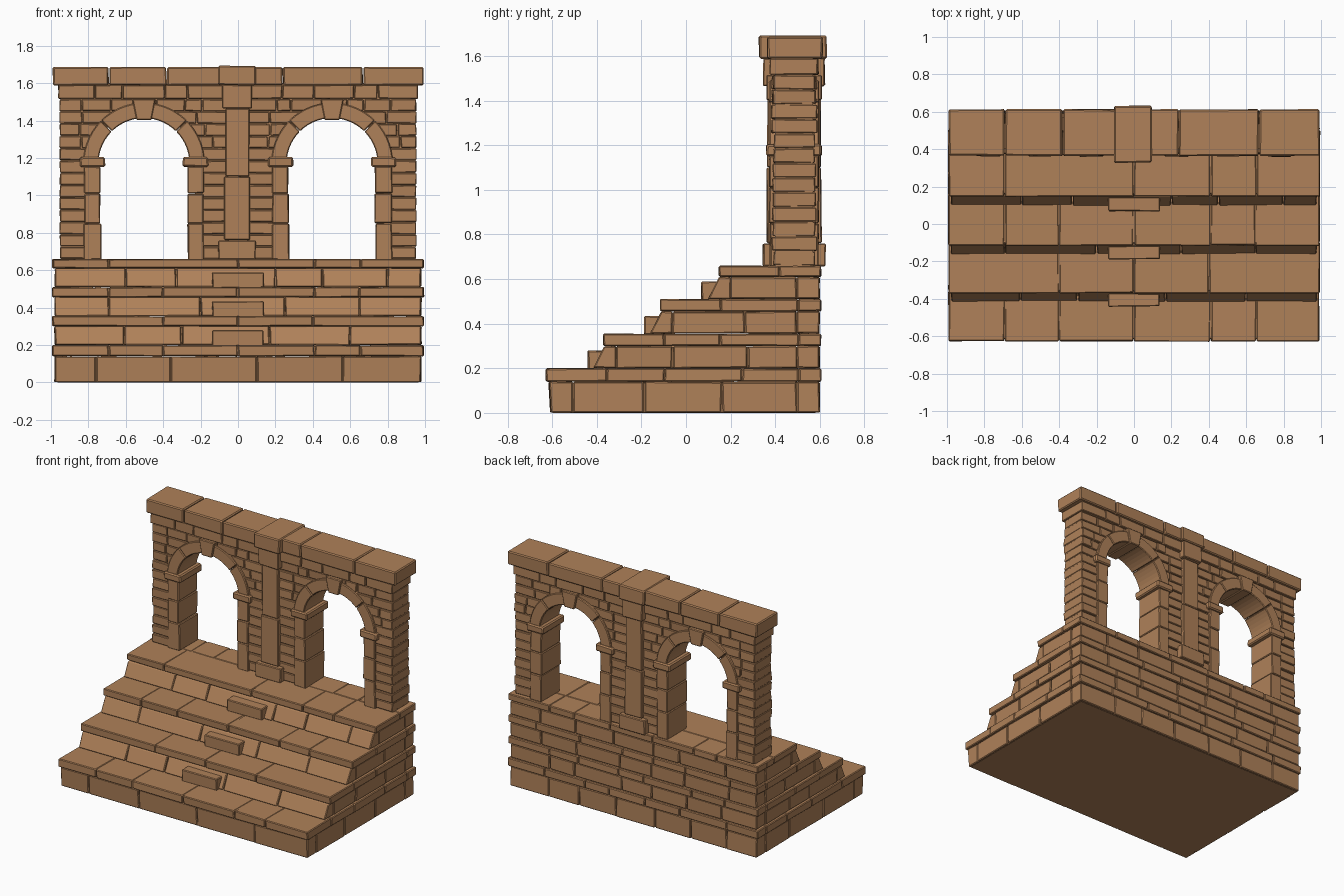
import bpy, bmesh, math, random

if "Cube" in bpy.data.objects:
    bpy.data.objects.remove(bpy.data.objects["Cube"])

random.seed(7)
stone_mat = bpy.data.materials.new("sandstone brown")
stone_mat.diffuse_color = (0.43, 0.22, 0.10, 1)
stone_mat.use_nodes = True
stone_mat.node_tree.nodes["Principled BSDF"].inputs["Base Color"].default_value = stone_mat.diffuse_color

MID = 0.485            # wall centre line in y
ARCH_X, ARCH_Z = 0.503, 1.17
R_IN, R_OUT = 0.243, 0.325


def finish(bm, name, bevel=0.005):
    bmesh.ops.recalc_face_normals(bm, faces=bm.faces)
    me = bpy.data.meshes.new(name)
    bm.to_mesh(me)
    bm.free()
    me.materials.append(stone_mat)
    ob = bpy.data.objects.new(name, me)
    bpy.context.collection.objects.link(ob)
    if bevel:
        m = ob.modifiers.new("worn edges", 'BEVEL')
        m.width, m.segments = bevel, 1
        m.limit_method, m.angle_limit = 'ANGLE', math.radians(40)
    return ob


def stone(bm, x0, x1, y0, y1, z0, z1, lean=0.0, jit=0.003, gap=0.002):
    """One block; lean moves the top front edge back, jit roughens corners."""
    v = []
    for z in (z0, z1):
        for x, y in ((x0 + gap, y0), (x1 - gap, y0), (x1 - gap, y1), (x0 + gap, y1)):
            if y == y0 and z == z1:
                y += lean
            jz = random.uniform(-jit, jit) * 0.6 if z > 0.01 else 0
            v.append(bm.verts.new((x + random.uniform(-jit, jit),
                                   y + random.uniform(-jit, jit), z + jz)))
    for f in ((0, 3, 2, 1), (4, 5, 6, 7), (0, 1, 5, 4), (1, 2, 6, 5), (2, 3, 7, 6), (3, 0, 4, 7)):
        bm.faces.new([v[i] for i in f])


def prism(bm, pts, y0, y1):
    """Extrude an x-z outline through the wall."""
    a = [bm.verts.new((x, y0, z)) for x, z in pts]
    b = [bm.verts.new((x, y1, z)) for x, z in pts]
    n = len(pts)
    bm.faces.new(a)
    bm.faces.new(b[::-1])
    for i in range(n):
        bm.faces.new((a[i], b[i], b[(i + 1) % n], a[(i + 1) % n]))


def cuts(a, b, size):
    """Split a span into stones of uneven length."""
    n = max(1, round((b - a) / size))
    inner = [a + (b - a) * (i + random.uniform(-.22, .22)) / n for i in range(1, n)]
    p = [a] + inner + [b]
    return list(zip(p, p[1:]))


def course(bm, z0, z1, front, hx, joints, depth, lean=0.0, size=0.3):
    """A ring of stones round a solid core, for one layer of the stairs."""
    back, t = 0.605 if hx > 0.985 else 0.598, 0.10
    xs = [-hx] + joints + [hx]
    for a, b in zip(xs, xs[1:]):
        stone(bm, a, b, front, front + depth, z0 + .001, z1 - .001, lean)
    for a, b in cuts(-hx, hx, size):
        stone(bm, a, b, back - (0.605 - front - depth if depth > .2 and front > .1 else t),
              back, z0 + .001, z1 - .001)
    for s in (-1, 1):
        for a, b in cuts(front + depth, back - t, size):
            x0, x1 = sorted((s * hx, s * (hx - t)))
            stone(bm, x0, x1, a + .002, b - .002, z0 + .001, z1 - .001, gap=0)
    stone(bm, -hx + .012, hx - .012, front + .012 + lean, back - .012,
          z0, z1 - .004, jit=0, gap=0)


# Stair layers: leaning risers with overhanging treads
risers = [(0, .14, -.607, -.008), (.20, .30, -.415, .05),
          (.355, .455, -.16, .05), (.51, .61, .10, .05)]
treads = [(.14, .20, -.627), (.30, .355, -.37), (.455, .51, -.115), (.61, .66, .148)]
riser_joints = [[-.76, -.36, .1, .56], [-.61, -.3, .17, .6],
                [-.69, -.2, .25, .65], [-.6, -.33, .2, .45, .8]]
tread_joints = [[-.69, -.4, 0, .41, .655], [-.4, 0, .4],
                [-.69, -.4, 0, .41, .65], [-.69, 0, .41, .655]]
bm = bmesh.new()
for (z0, z1, f, lean), j in zip(risers, riser_joints):
    course(bm, z0, z1, f, .98, j, .10, lean)
finish(bm, "stair_risers")
bm = bmesh.new()
for (z0, z1, f), j in zip(treads, tread_joints):
    course(bm, z0, z1, f, .993, j, .27)
finish(bm, "stair_treads")

# Small centre blocks standing on the lower treads
bm = bmesh.new()
for z, f in ((.20, -.44), (.355, -.187), (.51, .07)):
    stone(bm, -.14, .14, f, f + .12, z - .005, z + .079)
finish(bm, "centre_step_blocks")

# Solid wall core, one half outline mirrored, with the arch cut into it
bm = bmesh.new()
RC = R_IN + 0.03
for s in (-1, 1):
    arc = [(ARCH_X + RC * math.cos(t), ARCH_Z + RC * math.sin(t))
           for t in [math.pi * i / 20 for i in range(21)]]
    outline = [(.95, .65), (ARCH_X + RC, .65)] + arc + \
              [(ARCH_X - RC, .65), (0, .65), (0, 1.60), (.95, 1.60)]
    prism(bm, [(s * x, z) for x, z in outline], MID - .085, MID + .085)
finish(bm, "wall_core", 0)

# Brick courses either side of each arch
bm = bmesh.new()
N, Z0, Z1 = 13, .66, 1.515
for s in (-1, 1):
    for i in range(N):
        a, b = Z0 + (Z1 - Z0) * i / N, Z0 + (Z1 - Z0) * (i + 1) / N
        h = a - ARCH_Z
        r = RC if h < 0 else math.sqrt(max(RC * RC - h * h, 0))
        spans = [(.05, .955)] if r < .03 else [(.05, ARCH_X - r), (ARCH_X + r, .955)]
        for span in spans:
            for p, q in cuts(span[0], span[1], .125):
                x0, x1 = sorted((s * p, s * q))
                d = random.uniform(.092, .103)
                stone(bm, x0, x1, MID - d, MID + d, a + .002, b - .002)
    for p, q in cuts(.05, .962, .2):
        x0, x1 = sorted((s * p, s * q))
        stone(bm, x0, x1, MID - .108, MID + .108, 1.517, 1.59)
finish(bm, "wall_bricks", .004)

# Arch posts, imposts, curved ring and keystones
posts, imposts, rings, keys = (bmesh.new() for _ in range(4))
for c in (-ARCH_X, ARCH_X):
    for s in (-1, 1):
        for z0, z1 in ((.655, .85), (.85, 1.01), (1.01, 1.155)):
            w = random.uniform(-.004, .004)
            x0, x1 = sorted((c + s * (.231 + w), c + s * .32))
            stone(posts, x0, x1, MID - .11, MID + .11, z0 + .001, z1 - .001, gap=0)
        x0, x1 = sorted((c + s * .208, c + s * .343))
        stone(imposts, x0, x1, MID - .124, MID + .124, 1.152, 1.205, gap=0)
    for k in range(4):
        a0, a1 = math.pi * k / 4 + .006, math.pi * (k + 1) / 4 - .006
        angs = [a0 + (a1 - a0) * i / 7 for i in range(8)]
        pts = [(c + R_OUT * math.cos(t), ARCH_Z + R_OUT * math.sin(t)) for t in angs]
        pts += [(c + R_IN * math.cos(t), ARCH_Z + R_IN * math.sin(t)) for t in angs[::-1]]
        prism(rings, pts, MID - .112, MID + .112)
    prism(keys, [(c - .04, 1.403), (c + .04, 1.403), (c + .062, 1.515), (c - .062, 1.515)],
          MID - .125, MID + .125)
finish(posts, "arch_posts")
finish(imposts, "arch_imposts", .008)
finish(rings, "arch_rings")
finish(keys, "arch_keystones")

# Central pilaster on both faces: base, two shaft blocks and capital
for name, hx, hy, z0, z1 in (("pilaster_base", .103, .14, .655, .76),
                             ("pilaster_lower_shaft", .07, .122, .76, 1.1),
                             ("pilaster_upper_shaft", .066, .12, 1.1, 1.465),
                             ("pilaster_capital", .083, .137, 1.465, 1.592)):
    bm = bmesh.new()
    stone(bm, -hx - .005, hx - .005, MID - hy, MID + hy, z0 + .001, z1 - .001)
    finish(bm, name)

# Coping slabs along the top with a wider block over the pilaster
bm = bmesh.new()
xs = [-.993, -.69, -.38, -.09, .08, .24, .67, .993]
for a, b in zip(xs, xs[1:]):
    stone(bm, a, b, MID - .12, MID + .127, 1.588, 1.686)
stone(bm, -.107, .097, MID - .157, MID + .145, 1.589, 1.692)
finish(bm, "top_coping", .007)
